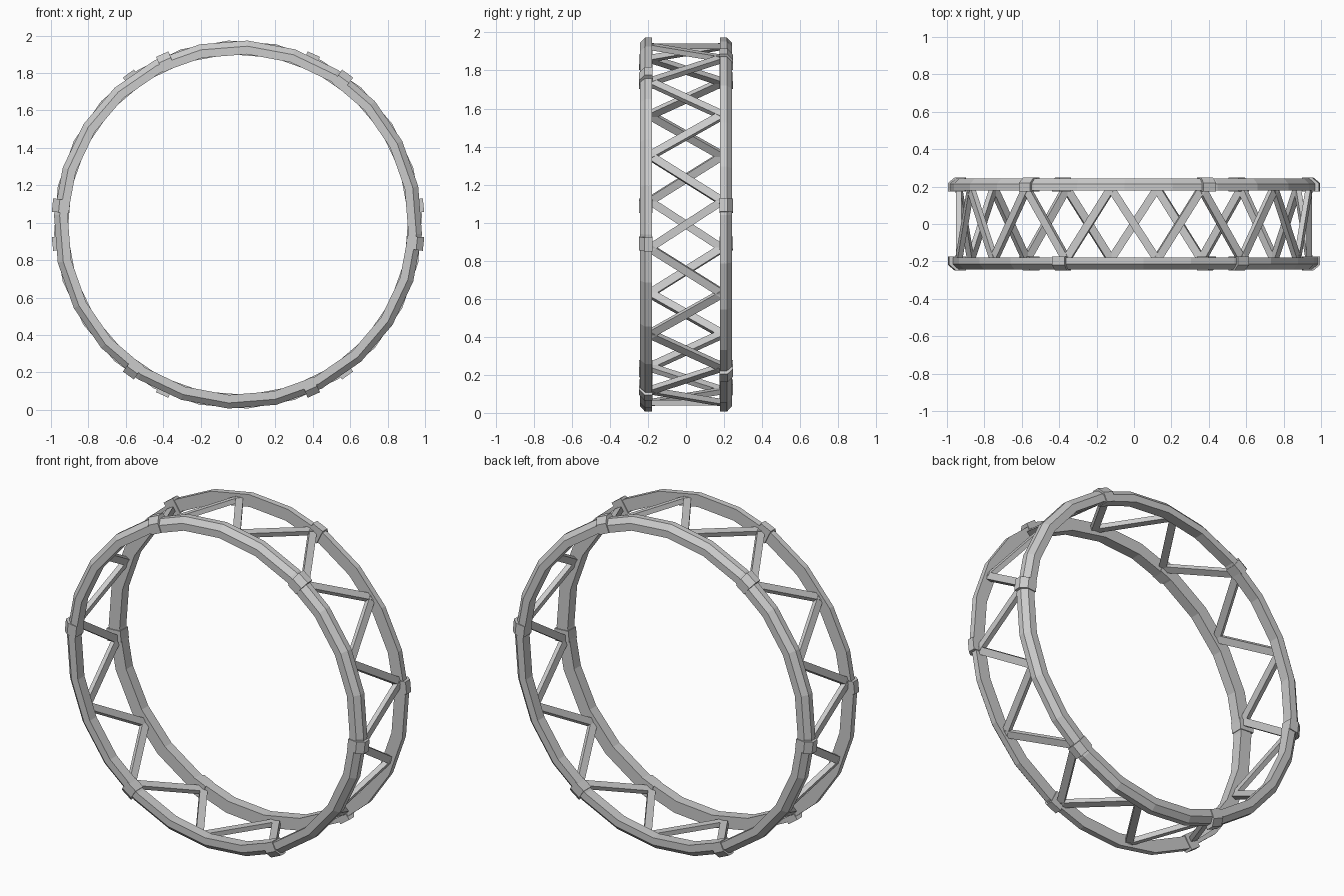
import bpy, bmesh
from math import radians, cos, sin, pi
from mathutils import Vector, Matrix

if "Cube" in bpy.data.objects:
    bpy.data.objects.remove(bpy.data.objects["Cube"])

CZ = 0.99  # hub height


def polar(r, deg, y):
    a = radians(deg)
    return Vector((r * cos(a), y, CZ + r * sin(a)))


def finish(name, bm, turned=False):
    if turned:
        bm.transform(Matrix.Rotation(pi, 4, 'Z'))
    bmesh.ops.recalc_face_normals(bm, faces=bm.faces)
    me = bpy.data.meshes.new(name)
    bm.to_mesh(me)
    bm.free()
    ob = bpy.data.objects.new(name, me)
    bpy.context.collection.objects.link(ob)
    return ob


def sweep(bm, profile, angles, closed):
    """Sweep an (r, y) profile through the given angles around the hub."""
    loops = [[bm.verts.new(polar(r, a, y)) for r, y in profile] for a in angles]
    n = len(profile)
    for i in range(len(loops) if closed else len(loops) - 1):
        p, q = loops[i], loops[(i + 1) % len(loops)]
        for j in range(n):
            k = (j + 1) % n
            bm.faces.new((p[j], p[k], q[k], q[j]))
    if not closed:
        bm.faces.new(loops[0])
        bm.faces.new(loops[-1])


# Chamfered rim section and the slightly larger collar section
RIM = [(0.912, -0.18), (0.985, -0.18), (0.985, -0.215), (0.955, -0.243), (0.912, -0.243)]
COLLAR = [(0.906, -0.175), (0.998, -0.175), (0.998, -0.218), (0.962, -0.248), (0.906, -0.248)]

for side, turned in (("front", False), ("back", True)):
    # 24-sided rim
    bm = bmesh.new()
    sweep(bm, RIM, [-3 + 15 * i for i in range(24)], True)
    finish(side + "_rim", bm, turned)
    # six joint collars
    bm = bmesh.new()
    for i in range(6):
        a = -6 + 60 * i
        sweep(bm, COLLAR, [a - 2.1, a + 2.1], False)
    finish(side + "_collars", bm, turned)

# Zigzag lattice of struts between the rims
bm = bmesh.new()
for i in range(24):
    s = -1 if i % 2 else 1
    p = polar(0.945, 7.5 + 15 * i, 0.19 * s)
    q = polar(0.945, 22.5 + 15 * i, -0.19 * s)
    d = (q - p).normalized()
    out = (polar(1, 15 + 15 * i, 0) - Vector((0, 0, CZ))).normalized()
    wide = d.cross(out).normalized()
    rot = Matrix((d, wide, out)).transposed().to_4x4()
    m = Matrix.Translation((p + q) / 2) @ rot @ Matrix.Diagonal(((q - p).length, 0.042, 0.028, 1))
    bmesh.ops.create_cube(bm, size=1, matrix=m)
finish("lattice_struts", bm)
